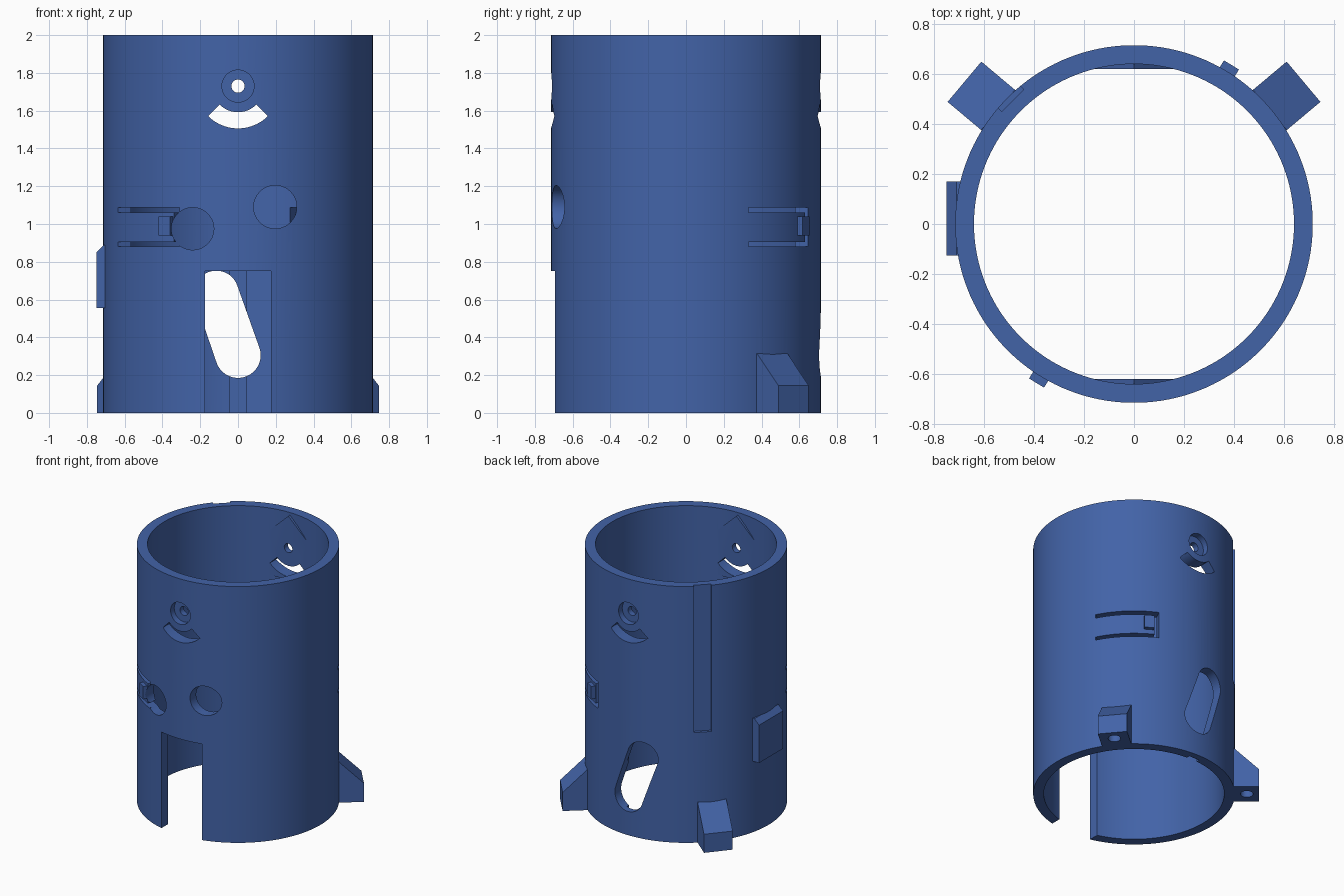
import bpy, bmesh, math
from mathutils import Matrix

if "Cube" in bpy.data.objects:
    bpy.data.objects.remove(bpy.data.objects["Cube"])

R_OUT, R_IN, H = 0.715, 0.64, 2.0

blue = bpy.data.materials.new("blue plastic")
blue.diffuse_color = (0.055, 0.125, 0.39, 1)
blue.use_nodes = True
blue.node_tree.nodes["Principled BSDF"].inputs["Base Color"].default_value = blue.diffuse_color

# Local (x, y) becomes world (x, z); extrusion depth d becomes y = -d
FRONT = Matrix.Rotation(math.radians(90), 4, 'X')
FLAT = Matrix.Identity(4)


def turn(deg):
    return Matrix.Rotation(math.radians(deg), 4, 'Z')


def finish(name, bm, matrix=FLAT):
    bmesh.ops.transform(bm, matrix=matrix, verts=bm.verts)
    bmesh.ops.recalc_face_normals(bm, faces=bm.faces)
    me = bpy.data.meshes.new(name)
    bm.to_mesh(me)
    bm.free()
    me.materials.append(blue)
    ob = bpy.data.objects.new(name, me)
    bpy.context.collection.objects.link(ob)
    return ob


def prism(name, pts, d0, d1, matrix=FLAT):
    """Closed outline extruded from depth d0 to d1."""
    bm = bmesh.new()
    lo = [bm.verts.new((x, y, d0)) for x, y in pts]
    hi = [bm.verts.new((x, y, d1)) for x, y in pts]
    bm.faces.new(lo)
    bm.faces.new(hi)
    n = len(pts)
    for i in range(n):
        j = (i + 1) % n
        bm.faces.new((lo[i], lo[j], hi[j], hi[i]))
    return finish(name, bm, matrix)


def arc(cx, cy, r, a0, a1, n):
    return [(cx + r * math.cos(math.radians(a0 + (a1 - a0) * i / n)),
             cy + r * math.sin(math.radians(a0 + (a1 - a0) * i / n))) for i in range(n + 1)]


def circle(cx, cy, r, n=48):
    return arc(cx, cy, r, 0, 360, n)[:-1]


def sector(r0, r1, a0, a1, n, cx=0, cy=0):
    return arc(cx, cy, r0, a0, a1, n) + arc(cx, cy, r1, a1, a0, n)


def rect(x0, x1, y0, y1):
    return [(x0, y0), (x1, y0), (x1, y1), (x0, y1)]


def combine(target, tool, operation):
    m = target.modifiers.new(operation.lower(), 'BOOLEAN')
    m.operation, m.solver, m.object = operation, 'EXACT', tool
    bpy.context.view_layer.objects.active = target
    bpy.ops.object.modifier_apply(modifier=m.name)
    bpy.data.objects.remove(tool)


# Main tube
bm = bmesh.new()
N = 144
rings = []
for r, z in ((R_OUT, 0), (R_OUT, H), (R_IN, H), (R_IN, 0)):
    rings.append([bm.verts.new((r * math.cos(2 * math.pi * (i + .5) / N),
                                r * math.sin(2 * math.pi * (i + .5) / N), z)) for i in range(N)])
for a, b in zip(rings, rings[1:] + rings[:1]):
    for i in range(N):
        j = (i + 1) % N
        bm.faces.new((a[i], a[j], b[j], b[i]))
tube = finish("tube_body", bm)

adds, cuts = [], []

for side in (0, 180):
    face = turn(side) @ FRONT
    # Flat inner pad with a peaked top, behind each pivot
    adds.append(prism("pivot_pad", [(-.18, 1.48), (.18, 1.48), (.18, 1.81), (0, 1.98), (-.18, 1.81)],
                      .62, .675, face))
    # Pivot counterbore, pivot hole and curved slot below
    cuts.append(prism("counterbore", circle(0, 1.73, .085), .665, .8, face))
    cuts.append(prism("pivot_hole", circle(0, 1.73, .035, 32), .5, .8, face))
    cuts.append(prism("curved_slot", sector(.138, .224, 225, 315, 24, 0, 1.73), .5, .8, face))
    # Snap latch: two long slits, an end gap and a hook
    t = turn(side)
    for z0, z1 in ((.88, .905), (1.06, 1.088)):
        cuts.append(prism("latch_slit", sector(.6, .78, 27.5, 64.4, 20), z0, z1, t))
    cuts.append(prism("latch_gap", sector(.6, .78, 61.8, 64.4, 2), .89, 1.075, t))
    adds.append(prism("latch_hook", rect(.68, .746, -.035, .035), .94, 1.04, turn(side + 58.5)))

# Sloped feet with screw holes underneath
for ang in (40, 140):
    adds.append(prism("foot", [(.675, 0), (.885, 0), (.885, .145), (.71, .315), (.675, .315)],
                      -.105, .105, turn(ang) @ FRONT))
    cuts.append(prism("screw_hole", circle(.80, 0, .045, 32), -.05, .12, turn(ang)))

# Raised plate on the left side
adds.append(prism("side_plate", [(-.67, .555), (-.75, .555), (-.75, .85), (-.71, .89), (-.67, .89)],
                  -.17, .125, FRONT))

# Front slot and two round holes
cuts.append(prism("front_slot", rect(-.175, .175, -.1, .75), .5, .9, FRONT))
cuts.append(prism("round_hole_right", circle(.197, 1.09, .114), .5, .9, FRONT))
cuts.append(prism("round_hole_left", circle(-.24, .975, .112), .5, .9, FRONT))

# Slanted oval opening in the back
tilt = math.degrees(math.atan2(.115, .33))
cuts.append(prism("back_oval", arc(0, .305, .12, 180 + tilt, 360 + tilt, 24)
                  + arc(-.115, .635, .118, tilt, 180 + tilt, 24), -.9, -.5, FRONT))
# Shallow inner groove at the back
cuts.append(prism("inner_groove", rect(-.045, .045, .5, .665), -.1, .9))
# Outer flat groove running down from the rim
cuts.append(prism("outer_groove", rect(.692, .8, -.062, .062), .86, 2.1, turn(134.5)))

for ob in adds:
    combine(tube, ob, 'UNION')
for ob in cuts:
    combine(tube, ob, 'DIFFERENCE')

bpy.ops.object.select_all(action='DESELECT')
tube.select_set(True)
bpy.context.view_layer.objects.active = tube
bpy.ops.object.shade_smooth_by_angle(angle=math.radians(25))
